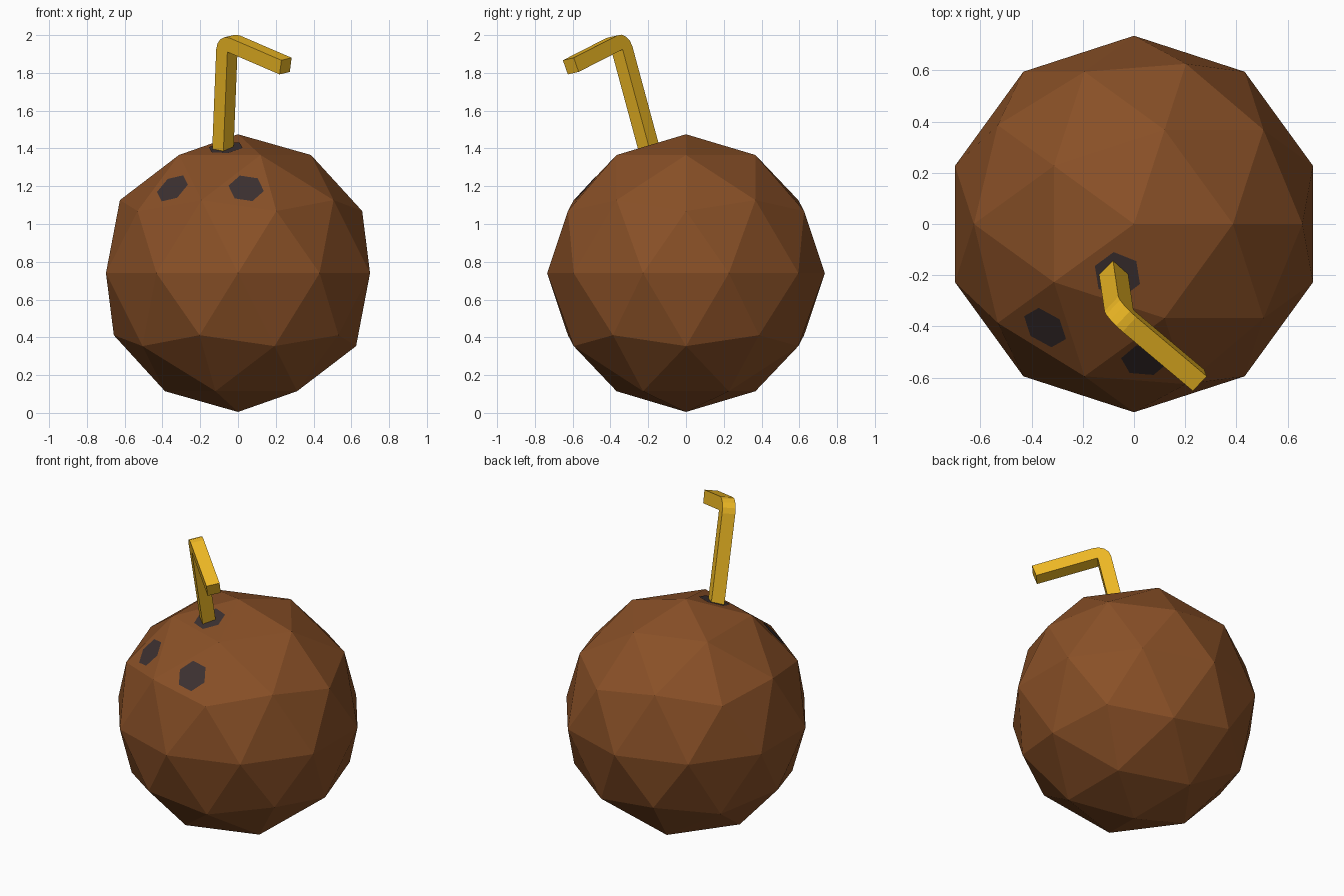
import bpy, bmesh
from math import radians, tan
from mathutils import Vector, Matrix

if "Cube" in bpy.data.objects:
    bpy.data.objects.remove(bpy.data.objects["Cube"])

R, CENTRE = 0.735, Vector((0, 0, 0.74))


def material(name, rgb):
    m = bpy.data.materials.new(name)
    m.diffuse_color = (*rgb, 1)
    m.use_nodes = True
    m.node_tree.nodes["Principled BSDF"].inputs["Base Color"].default_value = m.diffuse_color
    return m


def add_object(name, bm, mat):
    me = bpy.data.meshes.new(name)
    bm.to_mesh(me)
    bm.free()
    me.materials.append(mat)
    ob = bpy.data.objects.new(name, me)
    bpy.context.collection.objects.link(ob)
    return ob


brown = material("shell_brown", (0.25, 0.08, 0.02))
dark = material("hole_dark", (0.045, 0.03, 0.03))
yellow = material("straw_yellow", (0.87, 0.49, 0.018))

# Coconut shell: low-poly ball
bm = bmesh.new()
bmesh.ops.create_icosphere(bm, subdivisions=2, radius=R, matrix=Matrix.Translation(CENTRE))

# Three hexagonal holes, each in the middle of a facet of the upper front
bm.faces.ensure_lookup_table()
spots = {"straw_hole": (-0.065, -0.198, 1.40),
         "left_eye_hole": (-0.346, -0.403, 1.187),
         "right_eye_hole": (0.043, -0.529, 1.187)}
for name, spot in spots.items():
    face = min(bm.faces, key=lambda f: (f.calc_center_median() - Vector(spot)).length)
    mid = face.calc_center_median()
    n = (mid - CENTRE).normalized()
    face.normal_update()
    n = face.normal.copy()
    arm = (face.verts[0].co - mid).normalized() * 0.095
    hole = bmesh.new()
    ring = [hole.verts.new(mid + n * 0.003 + Matrix.Rotation(radians(30 + 60 * i), 3, n) @ arm)
            for i in range(6)]
    hole.faces.new(ring)
    add_object(name, hole, dark)
add_object("coconut_shell", bm, brown)

# Bent straw: square section swept along a leaning stem, a rounded elbow and a drooping arm
corner = Vector((-0.057, -0.35, 1.969))
end = Vector((0.252, -0.61, 1.836))
d1 = Vector((0.04, -0.27, 1)).normalized()
d2 = (end - corner).normalized()
side = d1.cross(d2).normalized()
turn = d1.angle(d2)
half, bend_r, steps = 0.04, 0.042, 4
bend_start = corner - d1 * bend_r * tan(turn / 2)
pivot = bend_start + side.cross(d1) * bend_r

path = [(corner - d1 * 0.66, d1)]
for i in range(steps + 1):
    rot = Matrix.Rotation(turn * i / steps, 3, side)
    path.append((pivot + rot @ (bend_start - pivot), rot @ d1))
path.append((end, d2))

bm = bmesh.new()
rings = []
for p, t in path:
    up = side.cross(t)
    rings.append([bm.verts.new(p + side * a * half + up * b * half)
                  for a, b in ((-1, -1), (1, -1), (1, 1), (-1, 1))])
for r0, r1 in zip(rings, rings[1:]):
    for i in range(4):
        j = (i + 1) % 4
        bm.faces.new((r0[i], r0[j], r1[j], r1[i]))
bm.faces.new(rings[0])
bm.faces.new(rings[-1])
bmesh.ops.recalc_face_normals(bm, faces=bm.faces)
add_object("bent_straw", bm, yellow)
